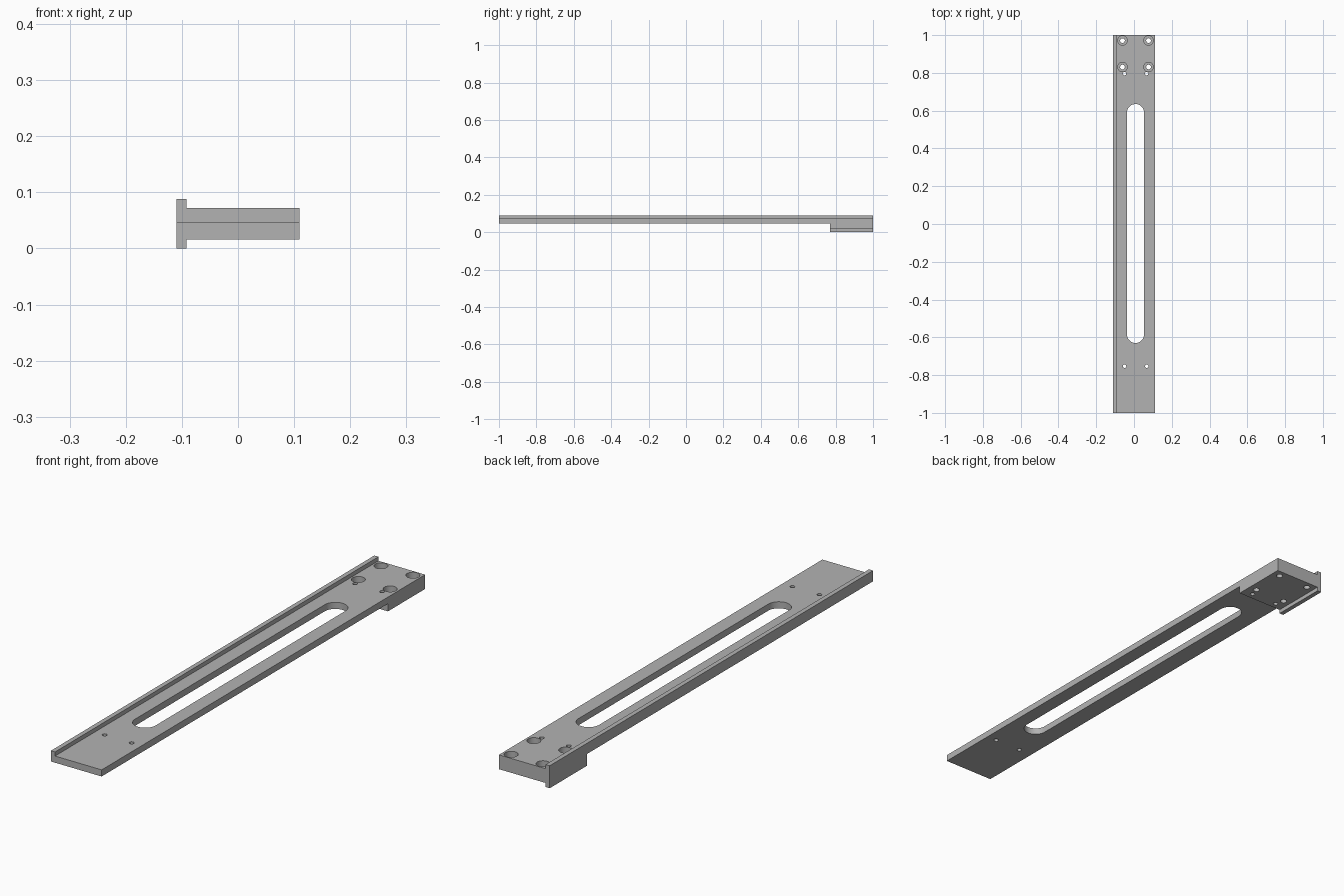
import bpy, bmesh
from math import pi, cos, sin, radians

cube = bpy.data.objects.get("Cube")
if cube:
    bpy.data.objects.remove(cube, do_unlink=True)

# Main dimensions
HALF_W, HALF_L = 0.11, 1.0
LIP_X = -0.092                      # inner face of the side lip
BLOCK_Z, PLATE_Z, TOP_Z, LIP_Z = 0.016, 0.046, 0.072, 0.088
BLOCK_Y = 0.77                      # front face of the thick end block
BORE_FLOOR = 0.042

metal = bpy.data.materials.new("Grey metal")
metal.use_nodes = True
metal.diffuse_color = (0.45, 0.45, 0.45, 1)
metal.node_tree.nodes["Principled BSDF"].inputs["Base Color"].default_value = metal.diffuse_color


def prism(name, outline, extrusion):
    """Extrude a closed outline of 3D points along a vector."""
    bm = bmesh.new()
    face = bm.faces.new([bm.verts.new(p) for p in outline])
    result = bmesh.ops.extrude_face_region(bm, geom=[face])
    top = [v for v in result["geom"] if isinstance(v, bmesh.types.BMVert)]
    bmesh.ops.translate(bm, verts=top, vec=extrusion)
    bmesh.ops.recalc_face_normals(bm, faces=bm.faces)
    mesh = bpy.data.meshes.new(name)
    bm.to_mesh(mesh)
    bm.free()
    mesh.materials.append(metal)
    obj = bpy.data.objects.new(name, mesh)
    bpy.context.collection.objects.link(obj)
    return obj


def cut(target, cutter):
    """Subtract the cutter from the target and discard it."""
    cutter.hide_render = True
    bpy.context.view_layer.objects.active = target
    mod = target.modifiers.new("Cut", "BOOLEAN")
    mod.operation, mod.solver, mod.object = "DIFFERENCE", "EXACT", cutter
    bpy.ops.object.modifier_apply(modifier=mod.name)
    bpy.data.objects.remove(cutter, do_unlink=True)


def slot(x, y0, y1, radius, z, segments=32):
    """Upright cutter, round at both ends (a plain cylinder if y0 == y1)."""
    points = []
    for centre, start in ((y1, 0), (y0, pi)):
        steps = segments // 2 + (1 if y0 != y1 else 0)
        for i in range(steps):
            a = start + 2 * pi * i / segments
            points.append((x + radius * cos(a), centre + radius * sin(a), z))
    return prism("cutter", points, (0, 0, 0.2))


def hole(x, y, radius, z=-0.05):
    return slot(x, y, y, radius, z)


# Mounting rail: T-shaped section swept along the full length
section = [(-HALF_W, 0), (LIP_X, 0), (LIP_X, BLOCK_Z), (HALF_W, BLOCK_Z),
           (HALF_W, TOP_Z), (LIP_X, TOP_Z), (LIP_X, LIP_Z), (-HALF_W, LIP_Z)]
rail = prism("mounting_rail", [(x, -HALF_L, z) for x, z in section], (0, 2 * HALF_L, 0))

# Thin the rail in front of the end block
relief = [(-0.2, -1.1, -0.1), (0.2, -1.1, -0.1), (0.2, BLOCK_Y, -0.1), (-0.2, BLOCK_Y, -0.1)]
cut(rail, prism("cutter", relief, (0, 0, 0.1 + PLATE_Z)))

# Long central slot
cut(rail, slot(0.008, -0.585, 0.59, 0.045, -0.05))

# Counterbored bolt holes in the end block
for x in (-0.061, 0.077):
    for y in (0.831, 0.971):
        cut(rail, hole(x, y, 0.025, BORE_FLOOR))
        cut(rail, hole(x, y, 0.0125))

# Small pin holes at both ends
for x in (-0.05, 0.067):
    for y in (-0.753, 0.796):
        cut(rail, hole(x, y, 0.009))

bpy.ops.object.select_all(action="DESELECT")
rail.select_set(True)
bpy.context.view_layer.objects.active = rail
bpy.ops.object.shade_smooth_by_angle(angle=radians(30))
